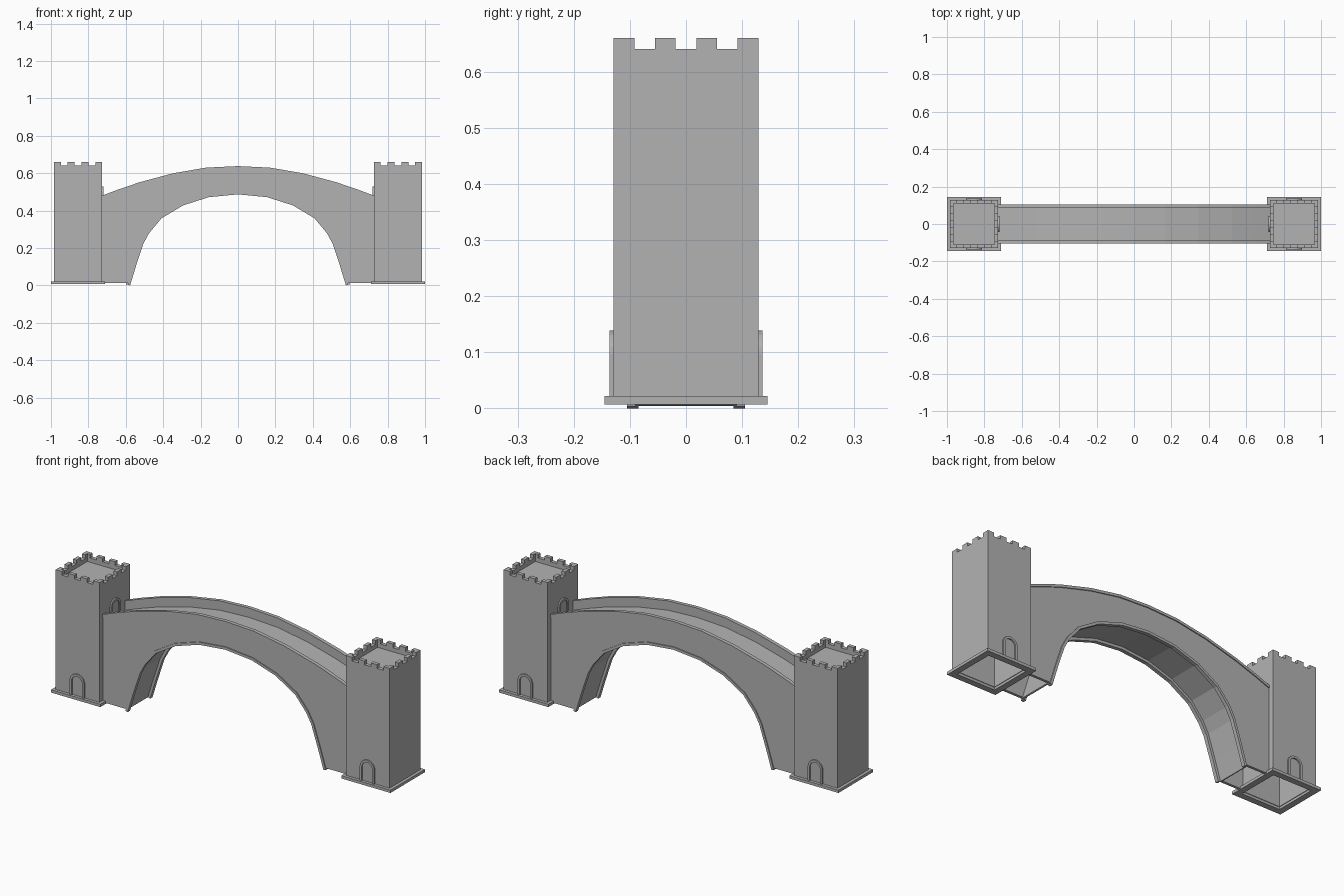
import bpy
import math
from mathutils import Matrix, Vector

cube = bpy.data.objects.get("Cube")
if cube:
    bpy.data.objects.remove(cube, do_unlink=True)

stone = bpy.data.materials.new("grey_stone")
stone.use_nodes = True
stone.diffuse_color = (0.45, 0.45, 0.45, 1)
stone.node_tree.nodes["Principled BSDF"].inputs["Base Color"].default_value = (0.45, 0.45, 0.45, 1)


def make(name, verts, faces, matrix=None):
    mesh = bpy.data.meshes.new(name)
    mesh.from_pydata(verts, [], faces)
    if matrix:
        mesh.transform(matrix)
    mesh.materials.append(stone)
    obj = bpy.data.objects.new(name, mesh)
    bpy.context.collection.objects.link(obj)
    # consistent outward normals
    import bmesh
    bm = bmesh.new()
    bm.from_mesh(mesh)
    bmesh.ops.recalc_face_normals(bm, faces=bm.faces)
    bm.to_mesh(mesh)
    bm.free()
    return obj


def prism(name, outline, y0, y1):
    """Outline in x, z pushed along y."""
    n = len(outline)
    verts = [(x, y, z) for y in (y0, y1) for x, z in outline]
    faces = [tuple(range(n)), tuple(range(n, 2 * n))]
    faces += [(i, (i + 1) % n, (i + 1) % n + n, i + n) for i in range(n)]
    return make(name, verts, faces)


def band(name, low, high, y0, y1, matrix=None):
    """Solid strip between two matching x, z polylines."""
    n = len(low)
    verts = [(x, y, z) for y in (y0, y1) for line in (low, high) for x, z in line]
    faces = []
    for i in range(n - 1):
        a, b, c, d = i, i + n, i + 2 * n, i + 3 * n
        faces += [(a, a + 1, b + 1, b), (c, c + 1, d + 1, d),
                  (a, a + 1, c + 1, c), (b, b + 1, d + 1, d)]
    faces += [(k, k + n, k + 3 * n, k + 2 * n) for k in (0, n - 1)]
    return make(name, verts, faces, matrix)


def box(name, lo, hi):
    return prism(name, [(lo[0], lo[2]), (hi[0], lo[2]), (hi[0], hi[2]), (lo[0], hi[2])], lo[1], hi[1])


def tube(name, cx, outer, inner, z0, z1):
    """Hollow square ring."""
    signs = [(-1, -1), (1, -1), (1, 1), (-1, 1)]
    verts = [(cx + sx * h, sy * h, z) for z in (z0, z1) for h in (outer, inner) for sx, sy in signs]
    faces = []
    for i in range(4):
        j = (i + 1) % 4
        faces += [(i, j, j + 8, i + 8), (i + 4, j + 4, j + 12, i + 12),
                  (i, j, j + 4, i + 4), (i + 8, j + 8, j + 12, i + 12)]
    return make(name, verts, faces)


def mirrored(half):
    return [(-x, z) for x, z in half] + [(x, z) for x, z in reversed(half) if x > 0]


def offset(line, dist):
    out = []
    for i, p in enumerate(line):
        a, b = Vector(line[max(i - 1, 0)]), Vector(line[min(i + 1, len(line) - 1)])
        d = (b - a).normalized()
        out.append((p[0] - d.y * dist, p[1] + d.x * dist))
    return out


def lower(line, dist):
    return [(x, z - dist) for x, z in line]


# Bridge curves, from the tower or the foot to the crown
top = mirrored([(0.728, 0.48), (0.64, 0.513), (0.525, 0.552), (0.345, 0.6), (0.17, 0.63), (0, 0.638)])
arch = mirrored([(0.577, 0), (0.545, 0.105), (0.505, 0.225), (0.475, 0.28), (0.41, 0.358),
                 (0.294, 0.428), (0.155, 0.472), (0, 0.487)])
inner = offset(arch, 0.014)
skin = offset(arch, 0.022)

# Deck and vault between the side walls
band("bridge_deck", lower(top, 0.06), lower(top, 0.05), -0.09, 0.09)
band("arch_vault", inner, skin, -0.09, 0.09)

# Side walls, copings and arch ribs
wall_low = [(x, max(z, 0.012)) for x, z in offset(arch, 0.007)]
outline = [(-0.728, 0.012)] + wall_low + [(0.728, 0.012)] + lower(top, 0.006)[::-1]
for side, s in (("front", -1), ("back", 1)):
    prism(side + "_bridge_wall", outline, s * 0.086, s * 0.1)
    band(side + "_coping", lower(top, 0.014), top, s * 0.085, s * 0.105)
    band(side + "_arch_rib", arch, inner, s * 0.085, s * 0.105)


def door_frame(name, matrix):
    """Raised round-topped frame, standing on its origin and facing -y."""
    def path(r, spring):
        arc = [(r * math.cos(math.pi * k / 10), spring + r * math.sin(math.pi * k / 10)) for k in range(11)]
        return [(r, 0)] + arc + [(-r, 0)]
    band(name, path(0.031, 0.074), path(0.043, 0.074), -0.007, 0.004, matrix)


# Towers
HALF, WALL = 0.129, 0.02
for side, s in (("right", -1), ("left", 1)):
    cx = s * 0.855
    tube(side + "_tower_plinth", cx, 0.145, 0.112, 0.007, 0.022)
    tube(side + "_tower_wall", cx, HALF, HALF - WALL, 0.02, 0.64)
    r = HALF - WALL + 0.002
    box(side + "_tower_roof", (cx - r, -r, 0.608), (cx + r, r, 0.618))

    # Battlements: four merlons along each edge
    w = 2 * HALF / 7
    for i in range(4):
        a = -HALF + 2 * i * w
        for t in (-1, 1):
            e0, e1 = sorted((t * HALF, t * (HALF - WALL)))
            box(side + "_merlon", (cx + a, e0, 0.638), (cx + a + w, e1, 0.66))
            if i in (1, 2):
                box(side + "_merlon", (cx + e0, a, 0.638), (cx + e1, a + w, 0.66))
            else:
                c0, c1 = (a, a + w)
                box(side + "_corner_merlon", (cx + e0, c0, 0.638), (cx + e1, c1, 0.66))

    # Doorways at the ground and on the deck
    for turn, y in ((0, -HALF), (math.pi, HALF)):
        door_frame(side + "_ground_door_frame",
                   Matrix.Translation((cx, y, 0.022)) @ Matrix.Rotation(turn, 4, "Z"))
    door_frame(side + "_deck_door_frame",
               Matrix.Translation((cx - s * HALF, 0, 0.412)) @ Matrix.Rotation(-s * math.pi / 2, 4, "Z"))
